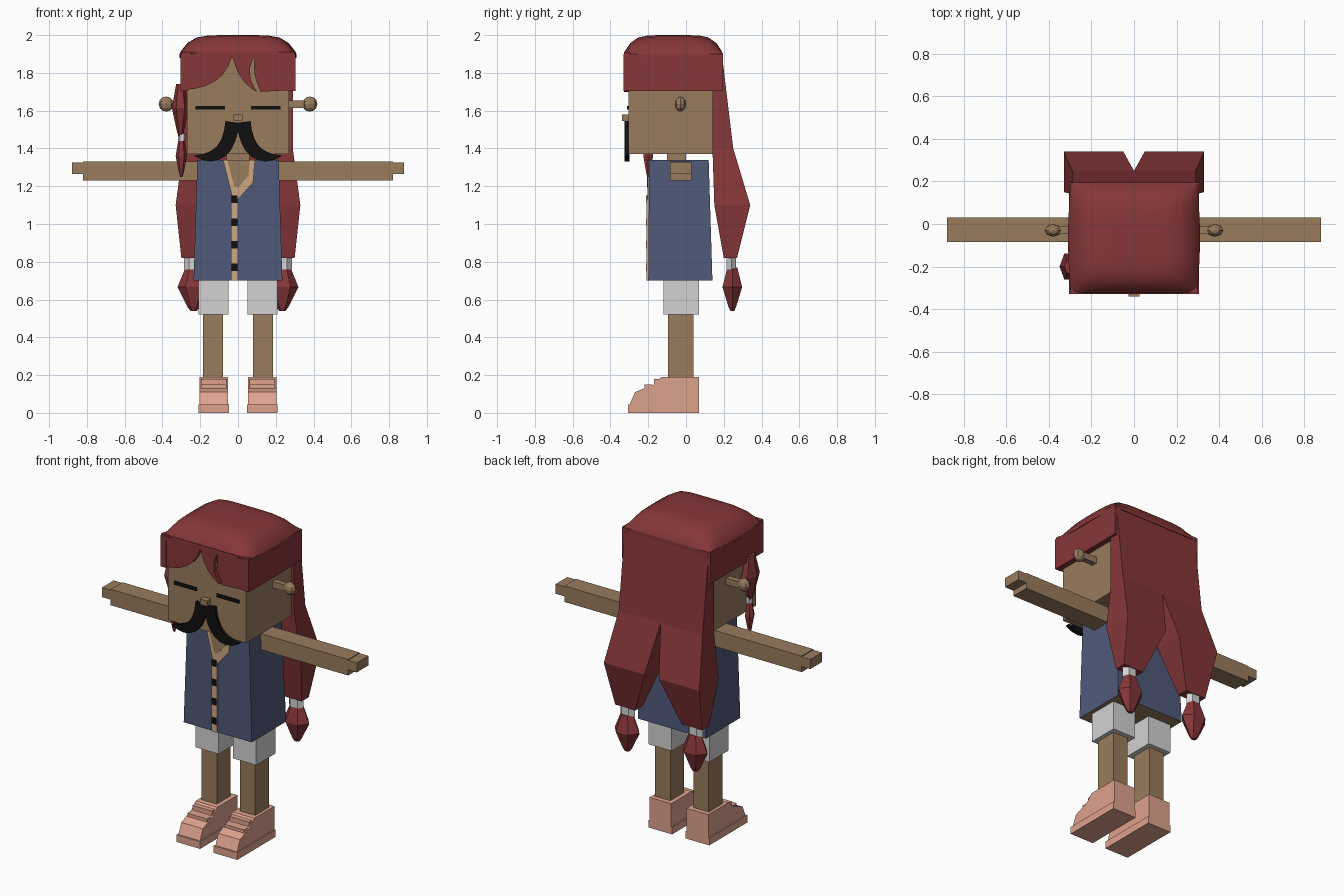
import bpy, bmesh, math

cube = bpy.data.objects.get("Cube")
if cube:
    bpy.data.objects.remove(cube, do_unlink=True)


def material(name, red, green, blue):
    mat = bpy.data.materials.new(name)
    mat.use_nodes = True
    colour = (red, green, blue, 1)
    mat.diffuse_color = colour
    mat.node_tree.nodes["Principled BSDF"].inputs["Base Color"].default_value = colour
    return mat


skin = material("skin", .32, .2, .11)
red_hair = material("red_hair", .24, .037, .04)
blue_cloth = material("blue_cloth", .08, .1, .19)
tan_trim = material("tan_trim", .62, .39, .23)
black = material("black", .005, .005, .005)
white_cloth = material("white_cloth", .65, .65, .65)
pink_leather = material("pink_leather", .73, .36, .27)


def loft(name, rings, mat):
    """Skin consecutive rings of equal length and cap both ends."""
    bm = bmesh.new()
    rows = [[bm.verts.new(point) for point in ring] for ring in rings]
    count = len(rows[0])
    for lower, upper in zip(rows, rows[1:]):
        for i in range(count):
            j = (i + 1) % count
            bm.faces.new((lower[i], lower[j], upper[j], upper[i]))
    bm.faces.new(rows[0])
    bm.faces.new(rows[-1])
    bmesh.ops.recalc_face_normals(bm, faces=bm.faces[:])
    mesh = bpy.data.meshes.new(name)
    bm.to_mesh(mesh)
    bm.free()
    mesh.materials.append(mat)
    part = bpy.data.objects.new(name, mesh)
    bpy.context.collection.objects.link(part)
    return part


def rectangle(left, right, front, back, z):
    return [(left, front, z), (right, front, z), (right, back, z), (left, back, z)]


def box(name, left, right, front, back, bottom, top, mat):
    rings = [rectangle(left, right, front, back, z) for z in (bottom, top)]
    return loft(name, rings, mat)


def plate(name, outline, front, back, mat):
    """Give an (x, z) outline depth along y."""
    return loft(name, [[(x, y, z) for x, z in outline] for y in (front, back)], mat)


def oval(x, y, z, radius_x, radius_y, sides=6):
    angles = [math.tau * i / sides for i in range(sides)]
    return [(x + radius_x * math.cos(a), y + radius_y * math.sin(a), z) for a in angles]


def spindle(name, x, y, bottom, top, radius_x, radius_y, mat):
    """Six sided bundle, widest a little above its middle."""
    profile = ((0, .2), (.1, .4), (.55, 1), (1, .5))
    rings = [oval(x, y, bottom + (top - bottom) * height, radius_x * r, radius_y * r)
             for height, r in profile]
    return loft(name, rings, mat)


def bend(start, control, end, steps=6):
    """Points along a quadratic curve in the (x, z) plane."""
    points = []
    for i in range(steps + 1):
        t = i / steps
        points.append(tuple(a * (1 - t) ** 2 + b * 2 * t * (1 - t) + c * t * t
                            for a, b, c in zip(start, control, end)))
    return points


def tapered_outline(path, half_width):
    """Outline of a stroke along the path that thins to a point at its end."""
    upper, lower = [], []
    last = len(path) - 1
    for i, (x, z) in enumerate(path):
        before, after = path[max(i - 1, 0)], path[min(i + 1, last)]
        dx, dz = after[0] - before[0], after[1] - before[1]
        width = half_width * (1.05 - (i / last) ** 4) / math.hypot(dx, dz)
        upper.append((x - dz * width, z + dx * width))
        lower.append((x + dz * width, z - dx * width))
    return upper + lower[::-1]


def mirrored(outline, side):
    return [(side * x, z) for x, z in outline]


# Head, neck and nose
box("head", -.27, .27, -.305, .14, 1.37, 1.9, skin)
box("neck", -.06, .06, -.1, 0, 1.3, 1.4, skin)
box("nose", -.025, .025, -.34, -.3, 1.545, 1.58, skin)

# Vest with a skin coloured underside
vest = loft("vest", [rectangle(-.235, .235, -.2, .14, .7),
                     rectangle(-.215, .215, -.195, .12, 1.34)], blue_cloth)
vest.data.materials.append(skin)
for face in vest.data.polygons:
    face.material_index = int(face.normal.z < -.9)

# Neckline: a smaller copy of the trim outline shows the chest
collar = 1.34
neckline = [(-.08, 0), (-.03, -.2), (0, -.21), (.08, -.12), (.09, 0)]
for name, size, front, mat in (("neckline_trim", 1, -.205, tan_trim),
                               ("chest_opening", .7, -.207, skin)):
    outline = [(x * size, collar + z * size) for x, z in neckline]
    plate(name, outline, front, -.198, mat)

# Button band and evenly spaced buttons
box("button_band", -.037, 0, -.208, -.199, .7, 1.15, tan_trim)
for i in range(4):
    height = .77 + i * .12
    box("button", -.034, -.003, -.212, -.204, height - .02, height + .02, black)

# Parts repeated on both sides
moustache = tapered_outline(bend((.03, 1.54), (.05, 1.32), (.23, 1.36), 8), .035)
shoe_outline = [(.07, .02), (.07, .19), (-.13, .19), (-.17, .15), (-.27, .11), (-.3, .04), (-.3, .02)]
back_lock = [(0, .29, .14, .19, 1.9), (0, .29, .14, .25, 1.4),
             (.05, .33, .15, .34, 1.1), (.16, .3, .2, .27, .82)]

for label, side in (("left", 1), ("right", -1)):
    # Closed eye and moustache half
    box(label + "_eye", side * .07, side * .225, -.312, -.304, 1.605, 1.626, black)
    plate(label + "_moustache", mirrored(moustache, side), -.325, -.3, black)

    # Ear stalk and knob
    box(label + "_ear_stalk", side * .26, side * .36, -.045, -.01, 1.615, 1.655, skin)
    bpy.ops.mesh.primitive_uv_sphere_add(segments=8, ring_count=6, radius=.04,
                                         location=(side * .38, -.03, 1.635))
    knob = bpy.context.object
    knob.name = label + "_ear_knob"
    knob.scale.y = .75
    knob.data.materials.append(skin)

    # Arm with a stepped hand end
    box(label + "_arm", side * .2, side * .82, -.085, .03, 1.23, 1.33, skin)
    box(label + "_hand", side * .8, side * .88, -.085, .03, 1.265, 1.325, skin)

    # Leg and shorts
    box(label + "_leg", side * .08, side * .185, -.095, .04, .15, .7, skin)
    box(label + "_shorts", side * .05, side * .21, -.12, .07, .52, .72, white_cloth)

    # Shoe upper, sole and straps
    loft(label + "_shoe", [[(side * x, y, z) for y, z in shoe_outline] for x in (.053, .203)],
         pink_leather)
    box(label + "_sole", side * .047, side * .21, -.307, .07, 0, .045, pink_leather)
    for y, z in ((-.15, .18), (-.2, .15)):
        box(label + "_shoe_strap", side * .06, side * .196, y - .02, y + .02, z - .03, z, pink_leather)

    # Back hair, tie and tuft
    loft(label + "_back_hair", [rectangle(side * inner, side * outer, front, back, z)
                                for inner, outer, front, back, z in back_lock], red_hair)
    loft(label + "_hair_tie", [oval(side * .235, .24, z, .05, .03) for z in (.76, .83)], white_cloth)
    spindle(label + "_hair_tuft", side * .235, .245, .54, .77, .085, .06, red_hair)

    # Hair over the temple
    box(label + "_temple_hair", side * .265, side * .305, -.33, .195, 1.705, 1.9, red_hair)

# Crown: a flat arch that rolls off towards every edge
steps = [math.sin(math.radians(angle)) for angle in range(-90, 91, 15)]
crown_rings = []
for t in steps:
    half = .31 - .015 * t * t
    y = -.067 + .263 * t
    arch = [(half * u, y, 1.9 + .1 * (1 - t ** 6) * (1 - u ** 6)) for u in steps]
    crown_rings.append([(-half, y, 1.88)] + arch + [(half, y, 1.88)])
crown = loft("hair_crown", crown_rings, red_hair)
bpy.ops.object.select_all(action="DESELECT")
bpy.context.view_layer.objects.active = crown
crown.select_set(True)
bpy.ops.object.shade_smooth_by_angle(angle=math.radians(25))

# Parted fringe made of three curved pieces
parting, slit, tip = (-.03, 1.89), (.09, 1.89), (.1, 1.7)
fringe_pieces = {
    "right_fringe": bend((-.3, 1.71), (-.08, 1.71), parting) + [(-.03, 1.91), (-.3, 1.91)],
    "middle_fringe": bend(parting, (0, 1.75), tip) + bend(tip, (.03, 1.8), slit)[1:]
    + [(.09, 1.91), (-.03, 1.91)],
    "left_fringe": bend(slit, (.07, 1.8), (.12, 1.7)) + [(.3, 1.71), (.3, 1.91), (.09, 1.91)],
}
for name, outline in fringe_pieces.items():
    plate(name, outline, -.329, -.3, red_hair)

# Small tied lock beside the face
spindle("side_lock", -.305, -.2, 1.46, 1.74, .045, .07, red_hair)
loft("side_lock_tie", [oval(-.297, -.2, z, .02, .02) for z in (1.44, 1.48)], white_cloth)
spindle("side_lock_tuft", -.3, -.2, 1.25, 1.45, .03, .03, red_hair)
